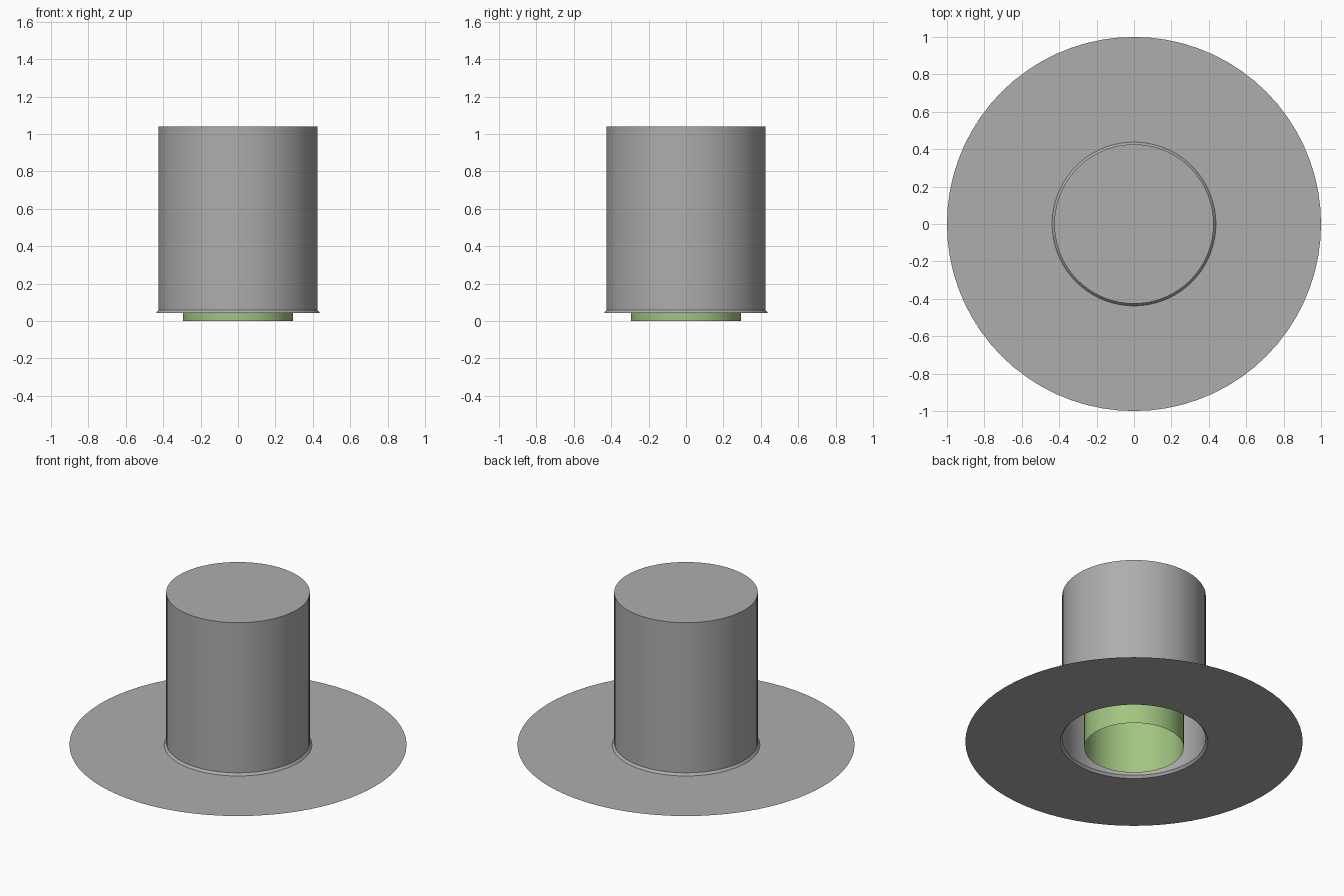
import bpy
import bmesh
from math import cos, sin, tau

SIDES = 72

cube = bpy.data.objects.get("Cube")
if cube:
    bpy.data.objects.remove(cube, do_unlink=True)


def make_material(name, color):
    mat = bpy.data.materials.new(name)
    mat.use_nodes = True
    mat.diffuse_color = color
    mat.node_tree.nodes["Principled BSDF"].inputs["Base Color"].default_value = color
    return mat


def revolve(name, profile, mat, cap=False):
    """Turn a profile of (radius, height) points around z into thin sheet walls."""
    bm = bmesh.new()
    rings = [[bm.verts.new((r * cos(tau * i / SIDES), r * sin(tau * i / SIDES), z))
              for i in range(SIDES)] for r, z in profile]
    for low, high in zip(rings, rings[1:]):
        for i in range(SIDES):
            j = (i + 1) % SIDES
            bm.faces.new((low[i], low[j], high[j], high[i]))
    if cap:
        bm.faces.new(rings[-1])
    mesh = bpy.data.meshes.new(name)
    bm.to_mesh(mesh)
    bm.free()
    mesh.materials.append(mat)
    obj = bpy.data.objects.new(name, mesh)
    bpy.context.collection.objects.link(obj)
    # Smooth walls with crisp rims
    bpy.ops.object.select_all(action="DESELECT")
    obj.select_set(True)
    bpy.context.view_layer.objects.active = obj
    bpy.ops.object.shade_smooth_by_angle()
    return obj


grey = make_material("sheet grey", (0.42, 0.42, 0.42, 1))
green = make_material("pipe green", (0.36, 0.56, 0.22, 1))

BRIM_Z, NECK_Z, TOP_Z = 0.043, 0.058, 1.04
CROWN_R, COLLAR_R, PIPE_R = 0.426, 0.438, 0.295

# Flat flange, sloped collar and closed cylinder
revolve("flange", [(1.0, BRIM_Z), (COLLAR_R, BRIM_Z)], grey)
revolve("collar", [(COLLAR_R, BRIM_Z), (CROWN_R, NECK_Z)], grey)
revolve("outer_cylinder", [(CROWN_R, NECK_Z), (CROWN_R, TOP_Z)], grey, cap=True)

# Open pipe inside the cylinder, reaching below the flange
revolve("inner_pipe", [(PIPE_R, 0), (PIPE_R, TOP_Z)], green)
